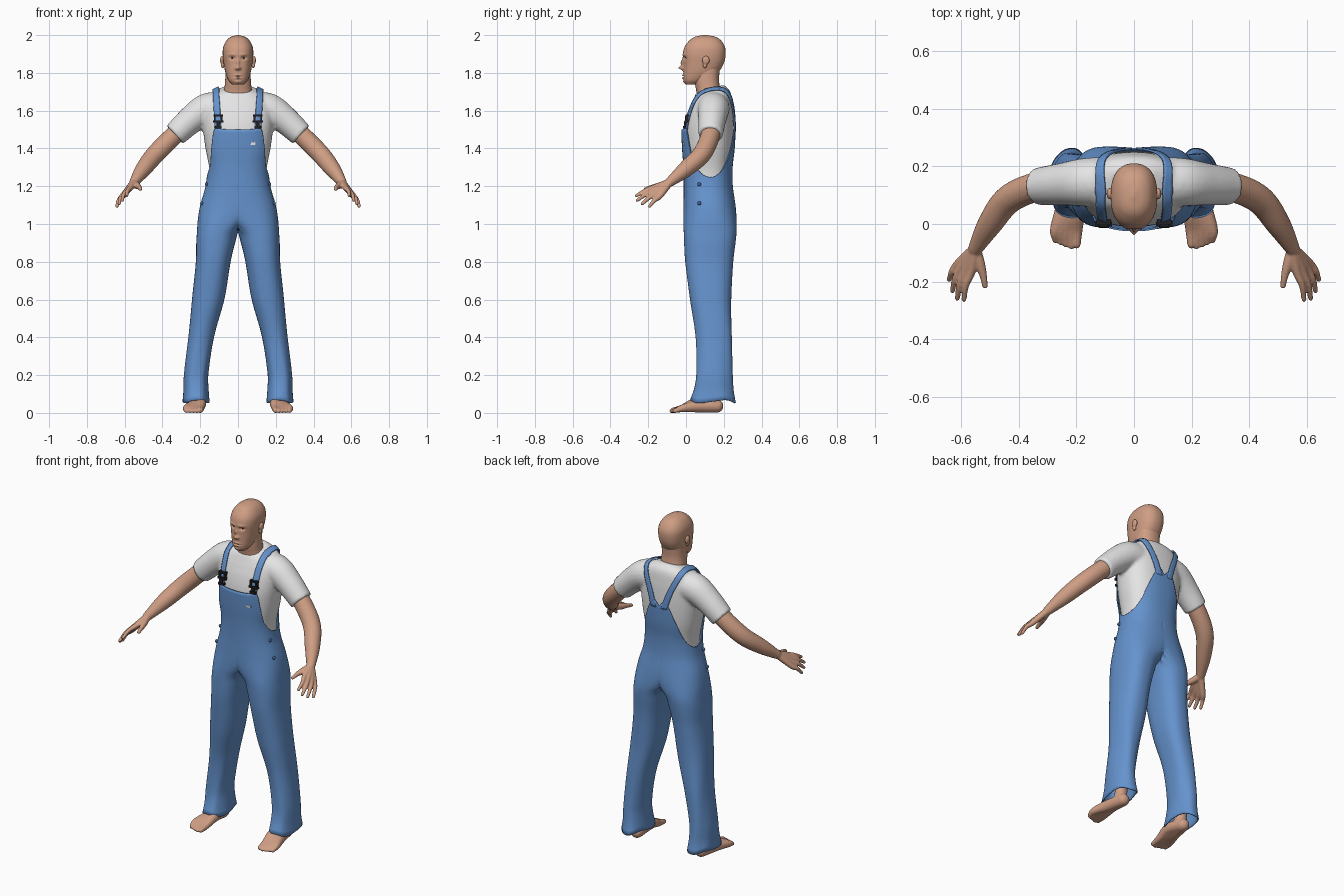
import bpy, bmesh, math
from math import sin, cos, pi, exp, radians
from mathutils import Vector, Matrix

cube = bpy.data.objects.get("Cube")
if cube:
    bpy.data.objects.remove(cube)


def material(name, rgb):
    m = bpy.data.materials.new(name)
    m.use_nodes = True
    m.diffuse_color = (*rgb, 1)
    b = m.node_tree.nodes["Principled BSDF"]
    b.inputs["Base Color"].default_value = (*rgb, 1)
    b.inputs["Roughness"].default_value = 0.8
    return m


SKIN = material("skin", (0.62, 0.34, 0.23))
DENIM = material("blue denim", (0.13, 0.29, 0.61))
COTTON = material("white cotton", (0.78, 0.78, 0.78))
BLACK = material("black", (0.015, 0.015, 0.017))
NAVY = material("dark blue", (0.06, 0.13, 0.3))


def at(keys, x):
    """Smooth curve through keys whose first entry is the parameter."""
    x = min(max(x, keys[0][0]), keys[-1][0])
    i = 0
    while i < len(keys) - 2 and x > keys[i + 1][0]:
        i += 1
    a, b = keys[i], keys[i + 1]
    p, q = keys[max(i - 1, 0)], keys[min(i + 2, len(keys) - 1)]
    h = b[0] - a[0]
    t = (x - a[0]) / h
    out = []
    for k in range(1, len(a)):
        m0 = (b[k] - p[k]) / (b[0] - p[0]) * h
        m1 = (q[k] - a[k]) / (q[0] - a[0]) * h
        out.append((2*t**3 - 3*t*t + 1) * a[k] + (t**3 - 2*t*t + t) * m0
                   + (3*t*t - 2*t**3) * b[k] + (t**3 - t*t) * m1)
    return out


def power(v, p=0.85):
    return math.copysign(abs(v) ** p, v)


def oval(a, z, cx, rx, front, back):
    return Vector((cx + rx * power(cos(a)),
                   (front + back) / 2 + (back - front) / 2 * power(sin(a)), z))


def loft(bm, rings, caps=True):
    vs = [[bm.verts.new(p) for p in r] for r in rings]
    n = len(vs[0])
    for r, s in zip(vs, vs[1:]):
        for k in range(n):
            bm.faces.new((r[k], r[(k + 1) % n], s[(k + 1) % n], s[k]))
    if caps:
        bm.faces.new(vs[0][::-1])
        bm.faces.new(vs[-1])


def tube(bm, points, rounded=True, steps=8, n=20):
    """Tube through points (x, y, z, radius)."""
    keys = [(i, *p) for i, p in enumerate(points)]
    count = (len(points) - 1) * steps
    s = [at(keys, i / steps) for i in range(count + 1)]
    c = [(Vector(p[:3]), p[3]) for p in s]
    if rounded:
        head, tail = (c[0][0] - c[1][0]).normalized(), (c[-1][0] - c[-2][0]).normalized()
        bend = [radians(d) for d in (30, 55, 80)]
        c = ([(c[0][0] + head * c[0][1] * sin(b), c[0][1] * cos(b)) for b in bend[::-1]] + c
             + [(c[-1][0] + tail * c[-1][1] * sin(b), c[-1][1] * cos(b)) for b in bend])
    whole = (c[-1][0] - c[0][0]).normalized()
    ref = Vector((0, 1, 0)) if abs(whole.z) > 0.9 else Vector((0, 0, 1))
    rings = []
    for i, (p, r) in enumerate(c):
        t = (c[min(i + 1, len(c) - 1)][0] - c[max(i - 1, 0)][0]).normalized()
        u = t.cross(ref).normalized()
        v = t.cross(u)
        rings.append([p + r * (u * cos(k * 2*pi / n) + v * sin(k * 2*pi / n)) for k in range(n)])
    loft(bm, rings)


def ball(bm, loc, size):
    bmesh.ops.create_uvsphere(bm, u_segments=20, v_segments=12, radius=1,
                              matrix=Matrix.Translation(loc) @ Matrix.Diagonal((*size, 1)))


def box(bm, loc, size):
    bmesh.ops.create_cube(bm, size=1, matrix=Matrix.Translation(loc) @ Matrix.Diagonal((*size, 1)))


def finish(bm, name, mat, voxel=0, mirror=False, smooth=True):
    bmesh.ops.recalc_face_normals(bm, faces=bm.faces)
    me = bpy.data.meshes.new(name)
    bm.to_mesh(me)
    bm.free()
    me.materials.append(mat)
    for p in me.polygons:
        p.use_smooth = smooth
    ob = bpy.data.objects.new(name, me)
    bpy.context.collection.objects.link(ob)
    if voxel:
        m = ob.modifiers.new("merge", 'REMESH')
        m.mode, m.voxel_size, m.use_smooth_shade = 'VOXEL', voxel, True
        m = ob.modifiers.new("soften", 'SMOOTH')
        m.factor, m.iterations = 0.5, 4
    if mirror:
        m = ob.modifiers.new("mirror", 'MIRROR')
        m.merge_threshold = 0.0005
    return ob


# Shirt: torso and both sleeves merged
TORSO = [(1.18, .15, .005, .235), (1.28, .15, .0, .235), (1.4, .172, -.008, .248),
         (1.5, .185, -.008, .252), (1.58, .188, .008, .25), (1.64, .18, .03, .245),
         (1.69, .145, .045, .232), (1.72, .085, .055, .2)]
bm = bmesh.new()
rings = []
for i in range(41):
    z = 1.18 + 0.54 * i / 40
    hw, f, b = at(TORSO, z)
    tilt = 0.28 * max(0, (z - 1.64) / 0.08)
    ring = [oval(k * 2*pi / 48, z, 0, hw, f, b) for k in range(48)]
    for p in ring:
        p.z += tilt * (p.y - 0.14)
    rings.append(ring)
loft(bm, rings)
for s in (1, -1):
    tube(bm, [(s*.09, .145, 1.615, .088), (s*.17, .145, 1.605, .084),
              (s*.25, .138, 1.55, .074), (s*.335, .13, 1.472, .065)], rounded=False)
shirt = finish(bm, "shirt", COTTON, 0.009)

# Overalls: one trouser leg and half the bib, mirrored
LEG = [(.06, .222, .07, .02, .262), (.12, .222, .065, .04, .25), (.2, .222, .063, .052, .245),
       (.4, .195, .068, .052, .243), (.6, .158, .086, .022, .24), (.8, .131, .092, -.004, .25),
       (.9, .118, .103, -.01, .262), (.96, .105, .112, -.012, .268), (1.02, .065, .148, -.013, .268),
       (1.1, .015, .185, -.013, .262), (1.2, 0, .172, -.012, .248), (1.3, 0, .164, -.014, .247),
       (1.4, 0, .182, -.021, .258), (1.5, 0, .19, -.025, .263), (1.55, 0, .19, -.022, .264)]
EDGE = [(-90, 1.5), (-70, 1.502), (-55, 1.508), (-50, 1.49), (-42, 1.4), (-28, 1.31), (0, 1.25),
        (25, 1.27), (45, 1.33), (62, 1.42), (76, 1.51), (83, 1.535), (90, 1.5)]
bm = bmesh.new()
rings = []
for i in range(66):
    ring = []
    for k in range(96):
        a = -pi + k * 2*pi / 96
        top = at(EDGE, math.degrees(a))[0]
        z = .06 + 1.12 * i / 45 if i <= 45 else 1.18 + (top - 1.18) * (i - 45) / 20
        cx, rx, f, b = at(LEG, z)
        fold = 0.035 * max(0, 1 - z / 0.75) * sin(4 * a + 9 * z)
        p = oval(a, z, cx, rx * (1 + fold), f + fold * .1, b + fold * .1)
        p.z += 0.008 * sin(3 * a) * max(0, 1 - i / 6)
        p.x = max(p.x, 0)
        if p.x < 1e-6:
            p.x = 0
        ring.append(p)
    rings.append(ring)
loft(bm, rings, caps=False)
inner = [f for f in bm.faces if all(v.co.x == 0 for v in f.verts)]
bmesh.ops.delete(bm, geom=inner, context='FACES')
overalls = finish(bm, "overalls", DENIM, mirror=True)
overalls.modifiers["mirror"].use_clip = True
cloth = overalls.modifiers.new("cloth", 'SOLIDIFY')
cloth.thickness, cloth.offset = 0.006, -1

# Shoulder straps lie on the shirt
STRAP = [(0, .035, .265, 1.49), (1, .065, .262, 1.58), (2, .1, .245, 1.66), (3, .118, .2, 1.71),
         (4, .12, .12, 1.725), (5, .118, .07, 1.69), (6, .112, .03, 1.62), (7, .105, 0, 1.5)]
bm = bmesh.new()
rows = []
for i in range(57):
    c = Vector(at(STRAP, i / 8))
    rows.append([bm.verts.new(c + Vector((w * .009, 0, 0))) for w in (-2, -1, 0, 1, 2)])
for r, s in zip(rows, rows[1:]):
    for k in range(4):
        bm.faces.new((r[k], r[k + 1], s[k + 1], s[k]))
straps = finish(bm, "straps", DENIM)
wrap = straps.modifiers.new("lie on shirt", 'SHRINKWRAP')
wrap.target, wrap.offset, wrap.wrap_mode = shirt, 0.009, 'ABOVE_SURFACE'
thick = straps.modifiers.new("thickness", 'SOLIDIFY')
thick.thickness, thick.offset = 0.008, 0
straps.modifiers.new("mirror", 'MIRROR')

# Buckles
bm = bmesh.new()
for x, z, w, h in ((.105, 1.575, .05, .012), (.087, 1.558, .01, .03), (.123, 1.558, .01, .03),
                   (.105, 1.543, .056, .012), (.105, 1.528, .02, .03), (.105, 1.512, .036, .014)):
    box(bm, (x, -.008 + (z - 1.5) * .2, z), (w, .018, h))
finish(bm, "buckles", BLACK, mirror=True, smooth=False)

# Side buttons and bib tag
bm = bmesh.new()
ball(bm, (.168, .07, 1.21), (.008, .01, .01))
ball(bm, (.192, .07, 1.11), (.008, .01, .01))
finish(bm, "side_buttons", NAVY, mirror=True)
bm = bmesh.new()
box(bm, (.08, -.012, 1.425), (.03, .009, .012))
finish(bm, "bib_tag", COTTON, smooth=False)

# Arm and hand
WRIST = (.55, -.085, 1.222, .026)
bm = bmesh.new()
tube(bm, [(.24, .138, 1.56, .052), (.335, .13, 1.472, .051), (.435, .085, 1.372, .05),
          (.5, .0, 1.292, .043), WRIST])
for knuckle, tip in (((.565, -.165, 1.195), (.59, -.262, 1.15)), ((.585, -.165, 1.18), (.613, -.258, 1.125)),
                     ((.6, -.155, 1.163), (.63, -.232, 1.107)), ((.61, -.138, 1.148), (.641, -.193, 1.094))):
    k, t = Vector(knuckle), Vector(tip)
    mid = (k + t) / 2 + Vector((.006, 0, .005))
    tube(bm, [(*WRIST[:3], .02), (*k, .0155), (*mid, .0115), (*t, .009)], n=14)
tube(bm, [(.55, -.09, 1.215, .02), (.534, -.14, 1.203, .018), (.523, -.18, 1.195, .013),
          (.517, -.215, 1.185, .01)], n=14)
finish(bm, "arms", SKIN, 0.0045, mirror=True)

# Foot and ankle
bm = bmesh.new()
tube(bm, [(.215, .14, .05, .037), (.213, .145, .12, .035), (.212, .15, .25, .045)])
for i in range(5):
    x = .198 + .0185 * i
    r = .0145 if i == 0 else .0105
    tip = -.078 + .007 * abs(i - 1)
    tube(bm, [(.215, .162, .036, .036), (.2 + .01 * i, .06, .05 - .004 * i, .032),
              (x, -.02, .024, .02), (x + .001, tip, r - .001, r)], n=14)
finish(bm, "feet", SKIN, 0.005, mirror=True)

# Head with modelled face
HEAD = [(1.738, .03, .0, .06), (1.76, .05, -.012, .11), (1.8, .066, -.014, .168), (1.85, .076, -.014, .2),
        (1.9, .081, -.016, .21), (1.94, .077, -.006, .205), (1.975, .058, .022, .182),
        (1.992, .035, .05, .152), (2.0, .006, .09, .112)]
# Face bumps: x, z, width, height, depth
FACE = [(0, 1.826, .011, .01, -.024), (0, 1.852, .007, .02, -.014), (.03, 1.878, .014, .008, .013),
        (.03, 1.897, .02, .006, -.005), (0, 1.788, .019, .004, -.008), (0, 1.773, .016, .005, -.008),
        (0, 1.78, .02, .0025, .006), (0, 1.751, .018, .008, -.006), (.013, 1.823, .005, .006, -.007)]
bm = bmesh.new()
rings = []
for i in range(81):
    z = 1.869 - .131 * cos(pi * i / 80)
    ring = [oval(k * 2*pi / 96, z, 0, *at(HEAD, z)) for k in range(96)]
    for p in ring:
        if p.y < .07:
            p.y += sum(d * exp(-((abs(p.x) - x) / w) ** 2 - ((z - c) / h) ** 2) for x, c, w, h, d in FACE)
    rings.append(ring)
loft(bm, rings)
finish(bm, "head", SKIN)

# Neck and ears
bm = bmesh.new()
NECK = [(1.64, .1, .06, .21), (1.7, .076, .055, .185), (1.76, .068, .045, .175), (1.83, .066, .05, .18)]
loft(bm, [[oval(k * 2*pi / 48, 1.64 + .01 * i, 0, *at(NECK, 1.64 + .01 * i)) for k in range(48)]
          for i in range(20)])
finish(bm, "neck", SKIN)
bm = bmesh.new()
ball(bm, (.084, .105, 1.866), (.011, .02, .024))
ball(bm, (.081, .1, 1.84), (.009, .012, .016))
finish(bm, "ears", SKIN, 0.003, mirror=True)

# Eyes
bm = bmesh.new()
ball(bm, (.03, .011, 1.878), (.013, .011, .006))
finish(bm, "eyes", COTTON, mirror=True)
bm = bmesh.new()
ball(bm, (.03, .004, 1.878), (.006, .006, .0055))
finish(bm, "irises", BLACK, mirror=True)
